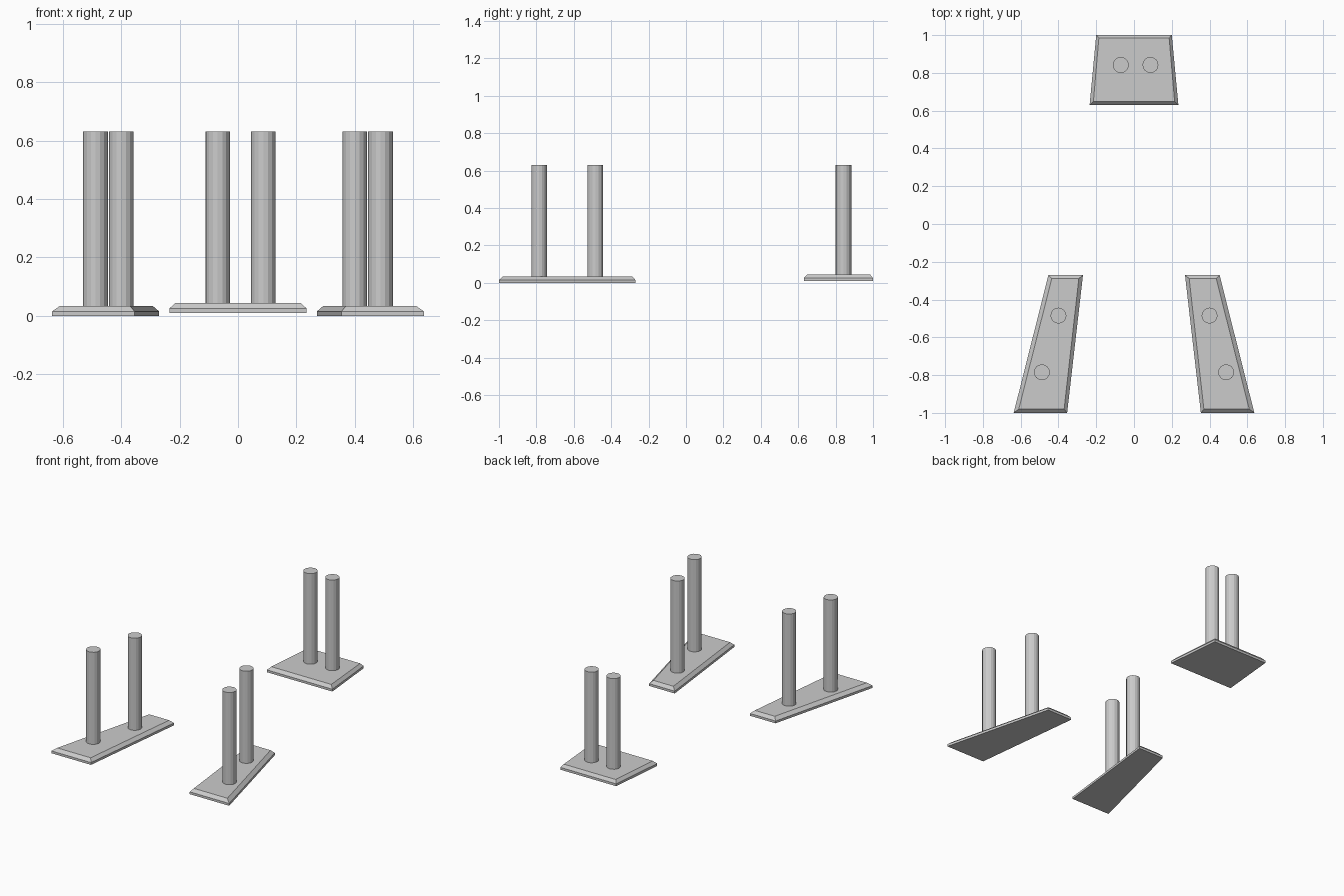
import bpy, bmesh, math

if "Cube" in bpy.data.objects:
    bpy.data.objects.remove(bpy.data.objects["Cube"])

grey = bpy.data.materials.new("light_grey")
grey.diffuse_color = (0.6, 0.6, 0.6, 1)
grey.use_nodes = True
grey.node_tree.nodes["Principled BSDF"].inputs["Base Color"].default_value = grey.diffuse_color


def finish(name, bm):
    bmesh.ops.recalc_face_normals(bm, faces=bm.faces)
    mesh = bpy.data.meshes.new(name)
    bm.to_mesh(mesh)
    bm.free()
    mesh.materials.append(grey)
    obj = bpy.data.objects.new(name, mesh)
    bpy.context.collection.objects.link(obj)


def base_plate(name, outer, inner, z, side=1):
    # vertical rim with a sloped edge rising to a smaller top
    bm = bmesh.new()
    rings = [[bm.verts.new((x * side, y, z + h)) for x, y in outline]
             for outline, h in ((outer, 0), (outer, 0.015), (inner, 0.034))]
    for low, high in zip(rings, rings[1:]):
        for i in range(4):
            j = (i + 1) % 4
            bm.faces.new((low[i], low[j], high[j], high[i]))
    bm.faces.new(rings[0])
    bm.faces.new(rings[-1])
    finish(name, bm)


def post(name, x, y, bottom, top=0.631, radius=0.042, sides=16):
    bm = bmesh.new()
    bmesh.ops.create_cone(bm, cap_ends=True, segments=sides,
                          radius1=radius, radius2=radius, depth=top - bottom)
    bmesh.ops.translate(bm, verts=bm.verts, vec=(x, y, (top + bottom) / 2))
    finish(name, bm)


# Mirrored pair of front plates, each with two posts
front_outer = [(0.27, -0.27), (0.453, -0.27), (0.637, -1.0), (0.354, -1.0)]
front_inner = [(0.292, -0.288), (0.435, -0.288), (0.61, -0.98), (0.37, -0.98)]
for label, side in (("right", 1), ("left", -1)):
    base_plate(f"{label}_front_base", front_outer, front_inner, 0, side)
    for n, (x, y) in enumerate(((0.40, -0.485), (0.488, -0.785)), 1):
        post(f"{label}_front_post_{n}", x * side, y, 0.03)

# Rear plate with two posts
rear_outer = [(-0.2, 1.0), (0.2, 1.0), (0.235, 0.63), (-0.235, 0.63)]
rear_inner = [(-0.186, 0.985), (0.186, 0.985), (0.215, 0.648), (-0.215, 0.648)]
base_plate("rear_base", rear_outer, rear_inner, 0.01)
for n, x in enumerate((-0.07, 0.087), 1):
    post(f"rear_post_{n}", x, 0.842, 0.04)
